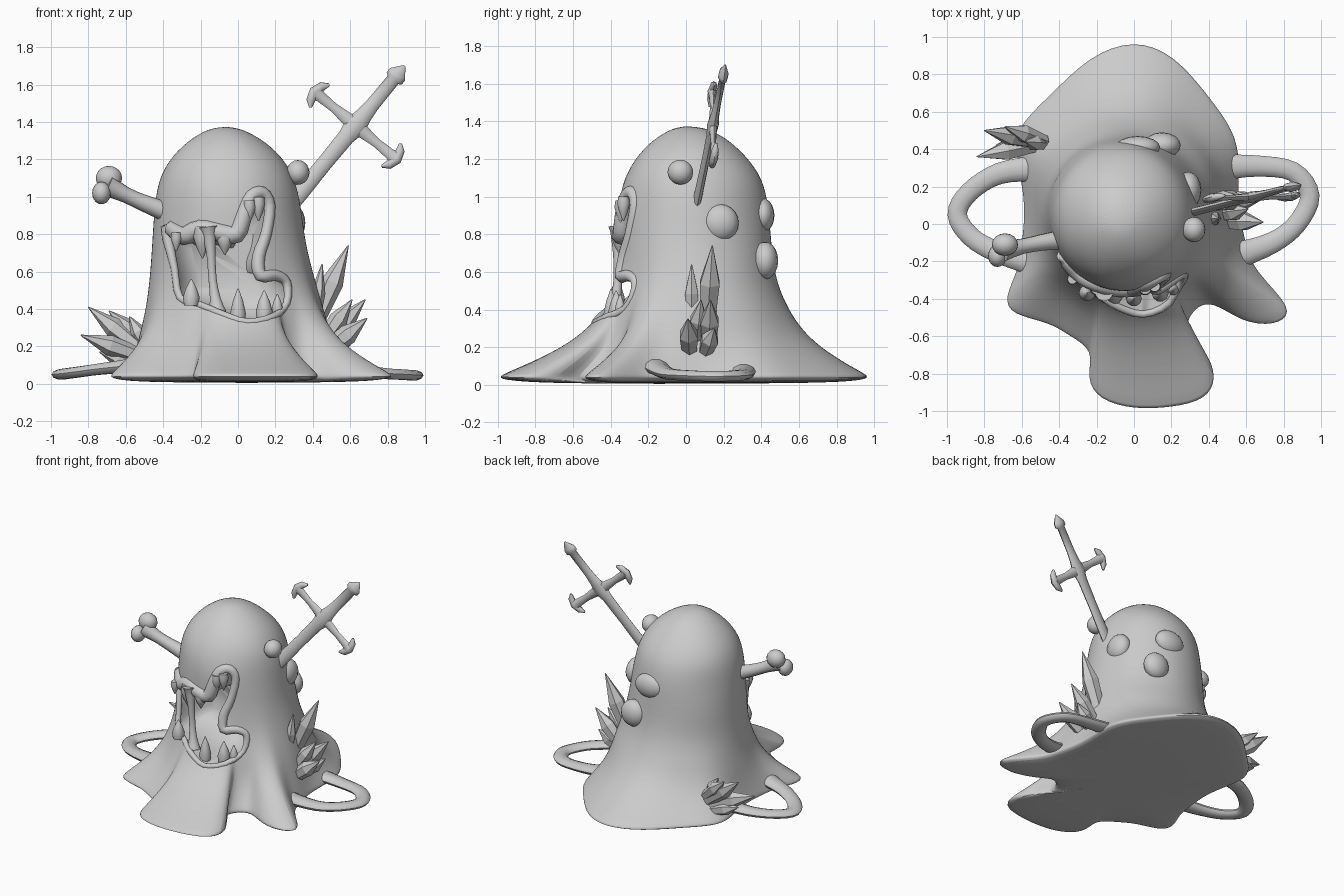
import bpy, bmesh
from math import sin, cos, pi, atan2
from mathutils import Vector

if "Cube" in bpy.data.objects:
    bpy.data.objects.remove(bpy.data.objects["Cube"])

slime = bpy.data.materials.new("plain_grey")
slime.use_nodes = True
slime.diffuse_color = (0.6, 0.6, 0.6, 1)
slime.node_tree.nodes["Principled BSDF"].inputs["Base Color"].default_value = (0.6, 0.6, 0.6, 1)


def finish(name, bm, smooth=True):
    bmesh.ops.recalc_face_normals(bm, faces=bm.faces)
    me = bpy.data.meshes.new(name)
    bm.to_mesh(me)
    bm.free()
    ob = bpy.data.objects.new(name, me)
    bpy.context.collection.objects.link(ob)
    me.materials.append(slime)
    activate(ob)
    if smooth:
        bpy.ops.object.shade_smooth_by_angle(angle=0.9)
    return ob


def activate(ob):
    bpy.ops.object.select_all(action='DESELECT')
    bpy.context.view_layer.objects.active = ob
    ob.select_set(True)


def apply_modifier(ob, kind, **settings):
    mod = ob.modifiers.new(kind.lower(), kind)
    for key, value in settings.items():
        setattr(mod, key, value)
    activate(ob)
    bpy.ops.object.modifier_apply(modifier=mod.name)


def loft(bm, rings, closed=False):
    """Bridge rings of points into a skin with caps."""
    vs = [[bm.verts.new(p) for p in ring] for ring in rings]
    n = len(vs[0])
    for a, b in list(zip(vs, vs[1:])) + ([(vs[-1], vs[0])] if closed else []):
        for i in range(n):
            bm.faces.new((a[i], a[(i + 1) % n], b[(i + 1) % n], b[i]))
    if not closed:
        bm.faces.new(vs[0])
        bm.faces.new(vs[-1])
    return vs


def spline(pts, steps=4, closed=False):
    """Catmull-Rom curve through points of any dimension."""
    pts = [Vector(p) for p in pts]
    n, out = len(pts), []
    pick = lambda i: pts[i % n] if closed else pts[max(0, min(n - 1, i))]
    for i in range(n if closed else n - 1):
        a, b, c, d = (pick(i + k) for k in (-1, 0, 1, 2))
        for s in range(steps):
            t = s / steps
            out.append(0.5 * (2 * b + (c - a) * t + (2 * a - 5 * b + 4 * c - d) * t * t
                              + (3 * b - a - 3 * c + d) * t ** 3))
    return out if closed else out + [pts[-1]]


def tube(name, path, radii, up=(0, 1, 0), flat=1.0, sides=10, closed=False, smooth=True):
    path, up, n = [Vector(p) for p in path], Vector(up), len(path)
    rings = []
    for i, p in enumerate(path):
        nxt = path[(i + 1) % n] if closed else path[min(i + 1, n - 1)]
        prv = path[i - 1] if closed else path[max(i - 1, 0)]
        t = (nxt - prv).normalized()
        side = t.cross(up).normalized()
        nor = side.cross(t)
        rings.append([p + radii[i] * (side * cos(2 * pi * k / sides) + nor * flat * sin(2 * pi * k / sides))
                      for k in range(sides)])
    bm = bmesh.new()
    loft(bm, rings, closed)
    return finish(name, bm, smooth)


def ball(name, pos, size):
    bm = bmesh.new()
    bmesh.ops.create_uvsphere(bm, u_segments=16, v_segments=10, radius=1)
    bmesh.ops.scale(bm, vec=size, verts=bm.verts)
    bmesh.ops.translate(bm, vec=pos, verts=bm.verts)
    return finish(name, bm)


# Body: puddle outline flowing up into a rounded head
puddle = [(0, 1.0), (.22, .91), (.4, .69), (.54, .5), (.57, .34), (.55, .1), (.6, -.1), (.63, -.22),
          (.75, -.35), (.86, -.48), (.76, -.55), (.58, -.53), (.42, -.41), (.32, -.45), (.26, -.57),
          (.39, -.68), (.45, -.83), (.39, -.95), (.2, -.99), (0, -1.0), (-.19, -.95), (-.26, -.83),
          (-.21, -.68), (-.35, -.6), (-.45, -.53), (-.66, -.49), (-.7, -.4), (-.62, -.25),
          (-.6, -.1), (-.58, .1), (-.62, .3), (-.66, .5), (-.45, .69), (-.25, .9)]
angles = [atan2(y, x) for x, y in puddle]
angles = sorted((a if a < pi / 2 + .01 else a - 2 * pi for a in angles), reverse=True)
for _ in range(2):
    angles = [angles[0]] + [(a + 2 * b + c) / 4 for a, b, c in
                            zip(angles, angles[1:], angles[2:] + [angles[0] - 2 * pi])]
# z, centre x, centre y, radius x, radius y, share of the puddle outline
levels = [(.005, 0, 0, .2, .25, .6), (.025, 0, 0, .4, .45, 1), (.05, 0, 0, .4, .45, 1),
          (.1, -.02, .06, .48, .47, .78), (.2, -.02, .06, .48, .47, .42), (.3, -.02, .06, .48, .47, .2),
          (.4, -.02, .06, .47, .46, .08), (.55, -.03, .05, .44, .42, .02), (.75, -.05, .05, .415, .41, 0),
          (.95, -.055, .04, .395, .4, 0), (1.1, -.06, .04, .37, .37, 0), (1.22, -.06, .03, .3, .29, 0),
          (1.32, -.065, .025, .18, .18, 0), (1.375, -.07, .02, .06, .06, 0)]
rings = []
for z, cx, cy, rx, ry, w in levels:
    ring = []
    for (px, py), a in zip(puddle, angles):
        lump = 1 + .018 * sin(3 * a + 9 * z) * sin(7 * z + a)
        e = Vector((cx + rx * lump * cos(a), cy + ry * lump * sin(a), z))
        ring.append(e.lerp(Vector((px, py, z)), w))
    rings.append(ring)
bm = bmesh.new()
loft(bm, rings)
body = finish("slime_body", bm)
apply_modifier(body, 'SUBSURF', levels=2)
bpy.context.view_layer.update()


def skin_y(x, z):
    hit, pos, _, _ = body.ray_cast(Vector((x, -3, z)), Vector((0, 1, 0)))
    return pos.y if hit else -.2


# Mouth outline: x, z, lip thickness
mouth = spline([(-.38, .83, .035), (-.29, .79, .05), (-.2, .83, .05), (-.1, .81, .05), (-.01, .8, .05),
                (.03, .9, .045), (.07, 1.0, .04), (.13, 1.02, .035), (.17, .95, .03), (.15, .8, .03),
                (.11, .68, .035), (.12, .58, .035), (.2, .58, .03), (.26, .54, .025), (.26, .43, .02),
                (.19, .36, .02), (.05, .33, .02), (-.08, .37, .02), (-.2, .42, .02), (-.31, .46, .02),
                (-.34, .62, .02)], 3, True)
lip = [(x, skin_y(x, z) + .015, z) for x, z, r in mouth]
lip_r = [m[2] for m in mouth]
bm = bmesh.new()
loft(bm, [[(-.05 + (x + .05) * s, y, .62 + (z - .62) * s) for x, z, r in mouth]
          for y, s in ((-.9, 1), (-.25, 1), (-.08, .9), (0, .6))])
cutter = finish("mouth_cutter", bm)
cutter.hide_render = True
strand_y = skin_y(-.14, .6)
lower_y = skin_y(0, .4)
apply_modifier(body, 'BOOLEAN', object=cutter, operation='DIFFERENCE', solver='EXACT')
bpy.data.objects.remove(cutter)
activate(body)
bpy.ops.object.shade_smooth_by_angle(angle=0.9)
tube("mouth_lip", lip, lip_r, closed=True)
tube("slime_strand", spline([(-.16, strand_y, .84), (-.145, strand_y, .7), (-.135, strand_y, .55),
                             (-.11, strand_y - .02, .38)]),
     [.05, .04, .035, .03, .026, .024, .023, .023, .023, .025, .03, .04, .05], up=(1, 0, 0))

# Teeth: x, root z, tip z, width
for i, (x, z0, z1, r) in enumerate([(-.19, .84, .67, .05), (-.07, .81, .69, .045), (-.33, .81, .71, .03),
                                    (.06, .98, .86, .035), (.11, 1.0, .87, .035), (-.25, .42, .56, .045),
                                    (0, .32, .51, .042), (.14, .34, .5, .045), (.21, .37, .48, .03)]):
    y = (-.35 if z0 > z1 else lower_y + .05) + .3 * max(0, abs(x + .05) - .1)
    pts = [(x, y, z0 + (z1 - z0) * t) for t in (0, .3, .65, 1)]
    tube(f"tooth_{i + 1}", pts, [r * .85, r, r * .65, .003])

# Puddle loops on the ground at each side
for name, pts in (("left_loop", [(.45, .3, .08), (.65, .31, .06), (.85, .28, .05), (.94, .15, .045),
                                 (.87, 0, .05), (.74, -.1, .06), (.55, -.17, .1)]),
                  ("right_loop", [(-.5, .3, .1), (-.72, .27, .08), (-.88, .17, .06), (-.945, .05, .05),
                                  (-.87, -.07, .06), (-.73, -.15, .08), (-.55, -.2, .1)])):
    path = spline(pts)
    radii = [.052 + .025 * abs(2 * i / (len(path) - 1) - 1) ** 4 for i in range(len(path))]
    tube(name, path, radii, up=(0, 0, 1), flat=.55)

# Bone stuck in one side
tube("bone_shaft", spline([(-.36, -.08, .91), (-.5, -.1, .965), (-.6, -.12, 1.01), (-.7, -.14, 1.06)], 2),
     [.055, .05, .045, .042, .042, .05, .06])
ball("bone_knob_upper", (-.69, -.11, 1.1), (.07, .06, .065))
ball("bone_knob_lower", (-.73, -.17, 1.02), (.05, .06, .06))

# Sword: blade sunk in the body, guard and handle pointing up
root, axis = Vector((.34, .07, 1.03)), Vector((.55, .14, .67)).normalized()
guard = Vector((.71, 0, -.70))
guard = (guard - axis * guard.dot(axis)).normalized()
normal = axis.cross(guard)
at = lambda s, g: root + axis * s + guard * g
tube("sword_blade", [at(s, 0) for s in (-.08, 0, .2, .38, .46, .53, .6, .78, .79, .82, .878)],
     [.045, .045, .042, .045, .062, .045, .038, .036, .052, .052, .006], up=normal, flat=.5, sides=8)
tube("sword_guard", [at(.46, g) for g in (-.28, -.24, -.15, -.06, 0, .06, .15, .24, .28)],
     [.045, .03, .025, .035, .05, .035, .025, .03, .045], up=normal, flat=.55, sides=8)
for end in (-1, 1):
    tube("guard_tip_" + ("low" if end > 0 else "high"),
         [at(.46 + s, end * (.285 - 6 * s * s)) for s in (-.08, -.05, 0, .05, .08)],
         [.008, .024, .028, .024, .008], up=normal, flat=.8, sides=8)

# Eye ball and lumps on the skin
ball("side_eye", (.32, -.03, 1.13), (.062, .068, .066))
ball("side_lump", (.29, .18, .86), (.07, .1, .1))
ball("back_lump_upper", (.02, .41, .9), (.12, .06, .09))
ball("back_lump_lower", (.15, .42, .66), (.1, .07, .1))

# Crystal clusters: root, tip, width
crystals = [((.4, .11, .3), (.59, .14, .74), .06), ((.4, .03, .3), (.45, .03, .64), .04),
            ((.45, .12, .2), (.68, .13, .45), .055), ((.45, .05, .22), (.61, .08, .45), .05),
            ((.46, .02, .16), (.69, .01, .35), .055), ((.48, .1, .17), (.64, .15, .3), .05),
            ((-.5, .44, .17), (-.8, .5, .41), .055), ((-.5, .43, .14), (-.84, .36, .26), .055),
            ((-.48, .44, .2), (-.69, .52, .39), .05), ((-.48, .43, .18), (-.58, .44, .36), .045),
            ((-.52, .44, .1), (-.74, .42, .17), .05)]
for i, (a, b, r) in enumerate(crystals):
    a, b = Vector(a), Vector(b)
    tube(f"crystal_{i + 1}", [a.lerp(b, t) for t in (0, .55, 1)], [r * .75, r, .003], sides=6, smooth=False)
